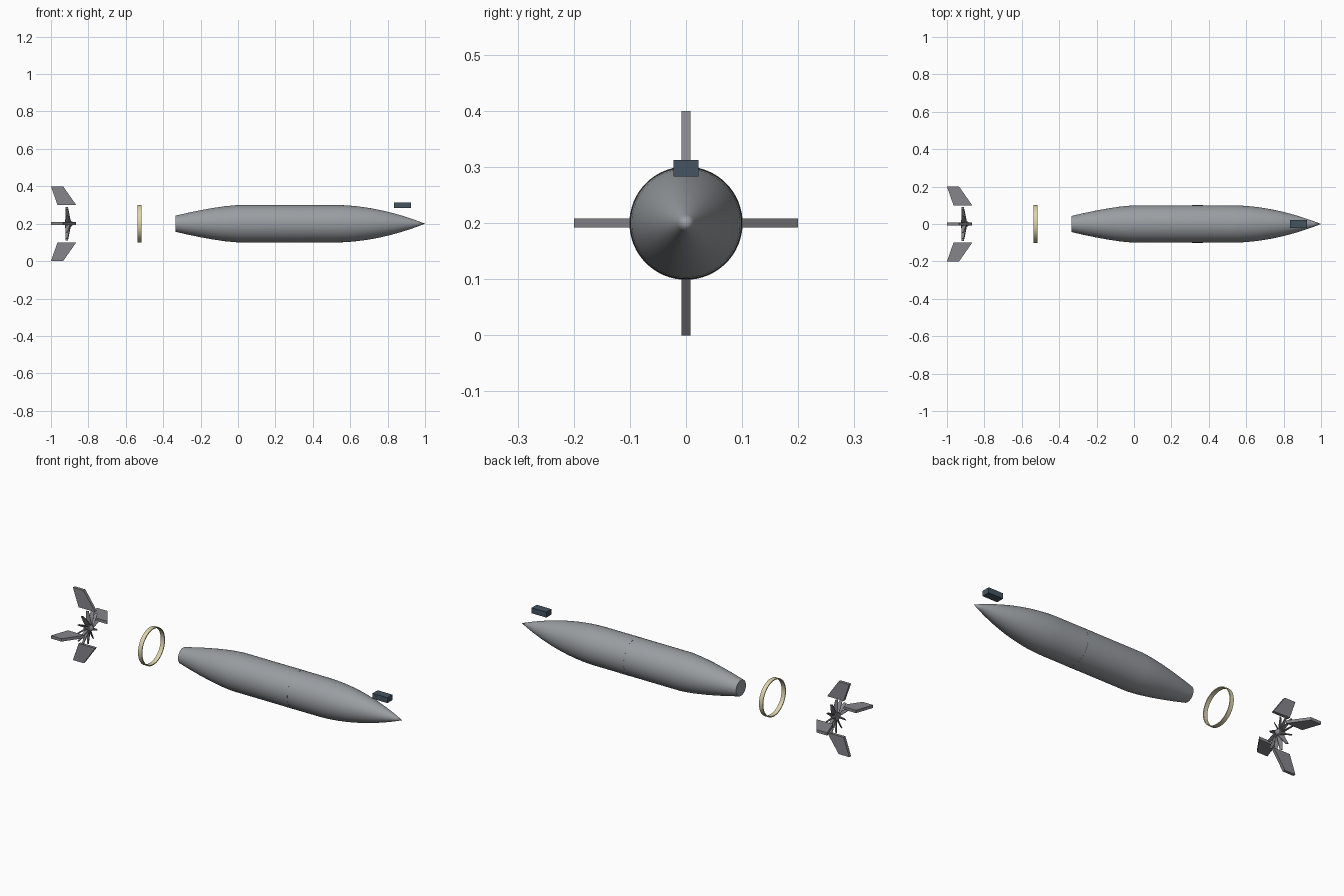
import bpy, bmesh
from math import pi, sin, cos, radians
from mathutils import Matrix, Vector

if "Cube" in bpy.data.objects:
    bpy.data.objects.remove(bpy.data.objects["Cube"])

AXIS_Z = 0.2


def add_object(name, bm, material=None, smooth=False):
    bmesh.ops.recalc_face_normals(bm, faces=bm.faces)
    mesh = bpy.data.meshes.new(name)
    bm.to_mesh(mesh)
    bm.free()
    ob = bpy.data.objects.new(name, mesh)
    ob.location.z = AXIS_Z
    bpy.context.collection.objects.link(ob)
    if material:
        mesh.materials.append(material)
    if smooth:
        bpy.ops.object.select_all(action='DESELECT')
        ob.select_set(True)
        bpy.context.view_layer.objects.active = ob
        bpy.ops.object.shade_smooth_by_angle(angle=radians(30))
    return ob


def lathe(name, profile, closed=False, material=None, segs=64):
    """Revolve (x, radius) points about the long axis."""
    bm = bmesh.new()
    vs = [bm.verts.new((x, 0, r)) for x, r in profile]
    pairs = list(zip(vs, vs[1:])) + ([(vs[-1], vs[0])] if closed else [])
    edges = [bm.edges.new(p) for p in pairs]
    bmesh.ops.spin(bm, geom=vs + edges, axis=(1, 0, 0), cent=(0, 0, 0),
                   angle=2 * pi, steps=segs)
    bmesh.ops.remove_doubles(bm, verts=bm.verts, dist=1e-5)
    return add_object(name, bm, material, True)


def plate(bm, outline, thickness, angle, twist=0):
    """Flat radial plate from an (x, radius) outline, turned about the axis."""
    h = thickness / 2
    sides = [[bm.verts.new((x, y, r)) for x, r in outline] for y in (-h, h)]
    bm.faces.new(sides[0])
    bm.faces.new(sides[1][::-1])
    n = len(outline)
    for i in range(n):
        j = (i + 1) % n
        bm.faces.new((sides[0][i], sides[0][j], sides[1][j], sides[1][i]))
    pivot = Matrix.Translation((sum(p[0] for p in outline) / n, 0, 0))
    turn = (Matrix.Rotation(angle, 4, 'X') @ pivot
            @ Matrix.Rotation(twist, 4, 'Z') @ pivot.inverted())
    bmesh.ops.transform(bm, matrix=turn, verts=sides[0] + sides[1])


def colour(name, rgb):
    m = bpy.data.materials.new(name)
    m.diffuse_color = (*rgb, 1)
    m.use_nodes = True
    m.node_tree.nodes["Principled BSDF"].inputs["Base Color"].default_value = m.diffuse_color
    return m


cream = colour("cream", (0.72, 0.66, 0.42))
slate = colour("slate", (0.06, 0.09, 0.12))
body_grey = colour("body_grey", (0.32, 0.34, 0.36))
fin_grey = colour("fin_grey", (0.24, 0.24, 0.26))

# Streamlined body: closed tail, straight middle, pointed nose
tail = [(-0.335 * t, 0.1 - 0.057 * t ** 1.4) for t in (1, .8, .6, .4, .2, 0)]
nose = [(0.52 + 0.48 * i / 12, 0.1 * (1 - (i / 12) ** 1.9)) for i in range(13)]
lathe("body", [(-0.335, 0)] + tail + nose, material=body_grey)

# Joint band almost flush with the body
lathe("joint_band", [(0.31, 0.099), (0.31, 0.1004), (0.37, 0.1004), (0.37, 0.099)],
      closed=True, material=body_grey)

# Loose cream ring behind the body
lathe("ring", [(-0.538, 0.096), (-0.538, 0.101), (-0.515, 0.101), (-0.515, 0.096)],
      closed=True, material=cream)

# Four swept tail fins
bm = bmesh.new()
for k in range(4):
    plate(bm, [(-1, 0.2), (-0.935, 0.2), (-0.865, 0.1), (-0.965, 0.1)],
          0.016, k * pi / 2)
add_object("tail_fins", bm, fin_grey)

# Rotor: small hub with slim tapered blades
lathe("rotor_hub", [(-0.925, 0), (-0.925, 0.022), (-0.9, 0.02), (-0.885, 0.01), (-0.88, 0)],
      material=fin_grey, segs=24)
bm = bmesh.new()
for k in range(12):
    plate(bm, [(-0.923, 0.015), (-0.923, 0.09), (-0.91, 0.09), (-0.893, 0.015)],
          0.004, k * pi / 6, radians(25))
add_object("rotor_blades", bm, fin_grey)

# Small block floating above the nose
bm = bmesh.new()
bmesh.ops.create_cube(bm, size=1, matrix=Matrix.Translation((0.88, 0, 0.098))
                      @ Matrix.Diagonal((0.09, 0.044, 0.03, 1)))
add_object("sensor_block", bm, slate)
